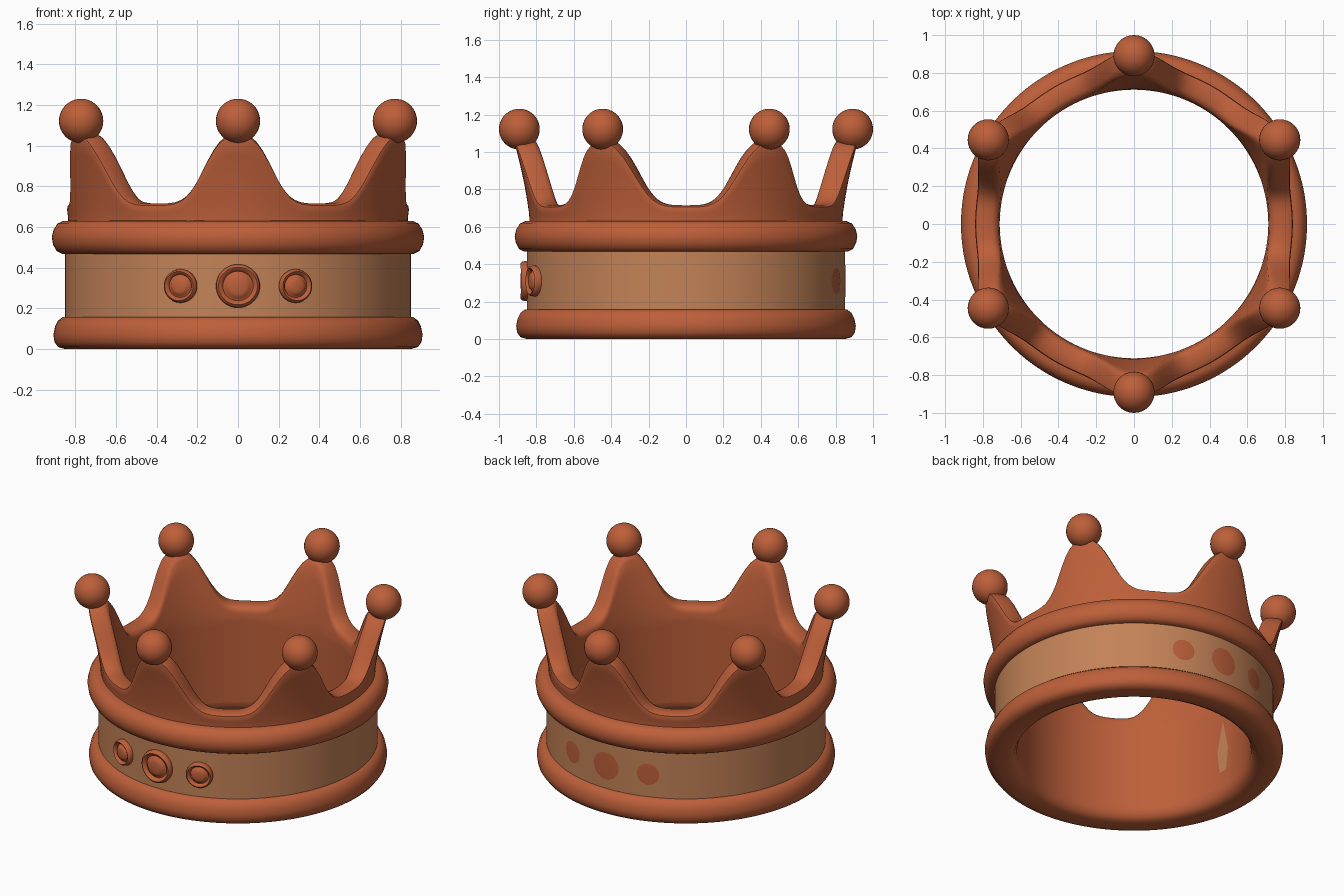
import bpy
import bmesh
from math import sin, cos, pi, radians, degrees, exp

cube = bpy.data.objects.get("Cube")
if cube:
    bpy.data.objects.remove(cube, do_unlink=True)


def material(name, rgb):
    m = bpy.data.materials.new(name)
    m.use_nodes = True
    m.diffuse_color = (*rgb, 1)
    bsdf = m.node_tree.nodes["Principled BSDF"]
    bsdf.inputs["Base Color"].default_value = (*rgb, 1)
    bsdf.inputs["Roughness"].default_value = 0.7
    return m


TERRACOTTA = material("terracotta", (0.51, 0.115, 0.042))
TAN = material("tan", (0.55, 0.225, 0.095))
BAND_R = 0.85
SEG = 180


def finish(name, bm, mat, angle=50):
    bmesh.ops.remove_doubles(bm, verts=bm.verts, dist=1e-5)
    bmesh.ops.recalc_face_normals(bm, faces=bm.faces)
    me = bpy.data.meshes.new(name)
    bm.to_mesh(me)
    bm.free()
    me.materials.append(mat)
    ob = bpy.data.objects.new(name, me)
    bpy.context.collection.objects.link(ob)
    bpy.ops.object.select_all(action="DESELECT")
    ob.select_set(True)
    bpy.context.view_layer.objects.active = ob
    bpy.ops.object.shade_smooth_by_angle(angle=radians(angle))
    return ob


def bridge(bm, loops, wrap):
    """Join neighbouring vertex loops with quads; each loop is closed if wrap."""
    for a, b in zip(loops, loops[1:]):
        n = len(a)
        for i in range(n if wrap else n - 1):
            j = (i + 1) % n
            bm.faces.new((a[i], a[j], b[j], b[i]))


def sweep(name, section, mat):
    """Turn a section, which may vary with the angle, around the z axis."""
    bm = bmesh.new()
    loops = []
    for s in range(SEG):
        t = 2 * pi * s / SEG
        loops.append([bm.verts.new((r * sin(t), -r * cos(t), z))
                      for r, z in section(t)])
    bridge(bm, loops + loops[:1], False)
    return finish(name, bm, mat)


# Rims and coloured band
LOWER = [(0.711, 0.1), (0.713, 0.06), (0.73, 0.02), (0.765, 0), (0.85, 0),
         (0.885, 0.01), (0.903, 0.035), (0.908, 0.07), (0.9, 0.11),
         (0.885, 0.14), (0.862, 0.157), (0.82, 0.162)]
UPPER = [(0.8, 0.47), (0.865, 0.468), (0.893, 0.482), (0.91, 0.515),
         (0.916, 0.55), (0.908, 0.585), (0.888, 0.617), (0.86, 0.63),
         (0.81, 0.632)]
sweep("lower_rim", lambda t: LOWER, TERRACOTTA)
sweep("upper_rim", lambda t: UPPER, TERRACOTTA)
sweep("band", lambda t: [(BAND_R, 0.14), (BAND_R, 0.49)], TAN)


# Wall rising into six points that lean outward
def lean(z):
    k = min(max((z - 0.64) / 0.4, 0), 1)
    return 0.08 * k * (0.6 + 0.4 * k)


def wall_section(t):
    a = abs((degrees(t) + 30) % 60 - 30)
    top = 0.715 + 0.345 * exp(-(a / 13.2) ** 2.6)
    side = [0.08, 0.35, 0.6]
    side += [0.6 + (top - 0.63) * k / 6 for k in range(1, 7)]
    outer = [(0.835 + lean(z), z) for z in side]
    inner = [(0.711 + lean(z), z) for z in side]
    tilt = lean(top)
    crest = [(0.827 + tilt, top - 0.01), (0.805 + tilt, top),
             (0.741 + tilt, top), (0.719 + tilt, top - 0.01)]
    return outer + crest + inner[::-1]


sweep("pointed_wall", wall_section, TERRACOTTA)

# Balls on the points
for i in range(6):
    t = i * pi / 3
    bm = bmesh.new()
    bmesh.ops.create_uvsphere(bm, u_segments=32, v_segments=20, radius=0.109)
    bmesh.ops.translate(bm, verts=bm.verts,
                        vec=(0.891 * sin(t), -0.891 * cos(t), 1.122))
    finish(f"ball_{i + 1}", bm, TERRACOTTA)


# Round ornaments wrapped onto the band
def medallion(name, angle, radius, profile, z0=0.31):
    """Profile lists (share of the radius, height above the band)."""
    bm = bmesh.new()
    loops = []
    for share, height in profile:
        loop = []
        for k in range(40):
            u = 2 * pi * k / 40
            t = angle + radius * share * cos(u) / BAND_R
            r = BAND_R + height
            loop.append(bm.verts.new((r * sin(t), -r * cos(t),
                                      z0 + radius * share * sin(u))))
        loops.append(loop)
    bridge(bm, loops, True)
    bm.faces.new(loops[-1])
    return finish(name, bm, TERRACOTTA)


GEM = [(0.96, -0.02), (1, 0.012), (0.96, 0.028), (0.86, 0.036), (0.75, 0.03),
       (0.68, 0.016), (0.6, 0.018), (0.52, 0.029), (0.35, 0.034), (0.1, 0.036)]
PATCH = [(1, 0.002), (0.7, 0.003), (0.4, 0.003), (0.1, 0.003)]
for label, offset, size in (("right", -0.335, 0.083), ("middle", 0, 0.107),
                            ("left", 0.335, 0.083)):
    medallion(f"front_gem_{label}", offset, size, GEM)
    medallion(f"back_spot_{label}", pi - offset, size * 0.85, PATCH)


# Thin tan slivers on the inner wall
def sliver(name, angle, low, high):
    bm = bmesh.new()
    loops = []
    for share, width in ((0, 0.03), (0.2, 0.04), (0.45, 0.05), (1, 0.002)):
        z = low + (high - low) * share
        loops.append([bm.verts.new((0.707 * cos(angle + w / 0.707),
                                    0.707 * sin(angle + w / 0.707), z))
                      for w in (-width, 0, width)])
    bridge(bm, loops, False)
    return finish(name, bm, TAN)


sliver("inner_sliver_left", radians(-13), 0.19, 0.6)
sliver("inner_sliver_right", radians(180), 0.18, 0.52)
